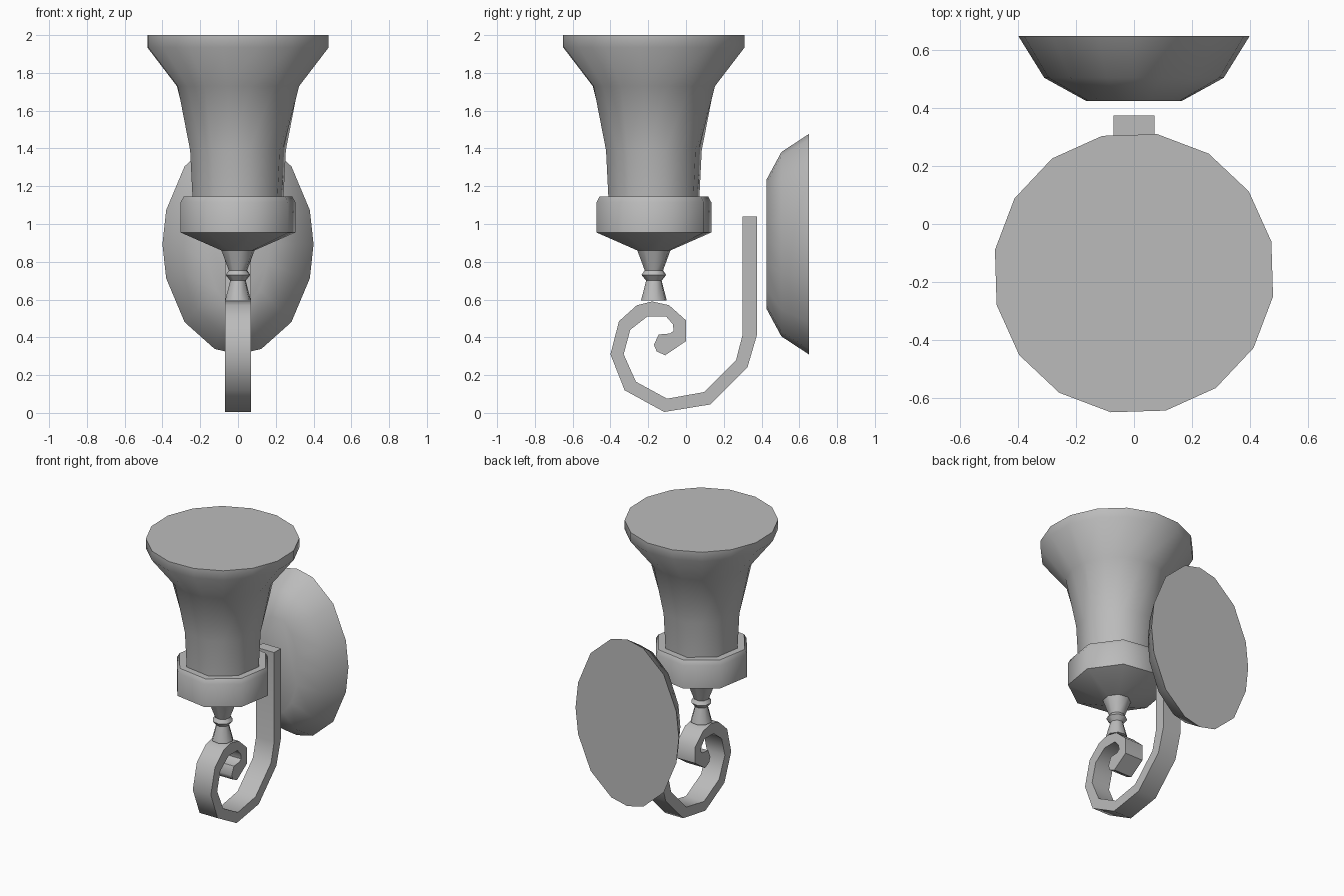
import bpy, bmesh
from math import sin, cos, pi, radians

if "Cube" in bpy.data.objects:
    bpy.data.objects.remove(bpy.data.objects["Cube"], do_unlink=True)

grey = bpy.data.materials.new("plain grey")
grey.use_nodes = True
COLOUR = (0.5, 0.5, 0.5, 1)
grey.diffuse_color = COLOUR
grey.node_tree.nodes["Principled BSDF"].inputs["Base Color"].default_value = COLOUR

LAMP_Y = -0.17
TWIST = radians(13)


def finish(name, bm, angle):
    """Turn a bmesh into a grey, angle-smoothed object."""
    bmesh.ops.recalc_face_normals(bm, faces=bm.faces)
    mesh = bpy.data.meshes.new(name)
    bm.to_mesh(mesh)
    bm.free()
    mesh.materials.append(grey)
    obj = bpy.data.objects.new(name, mesh)
    bpy.context.collection.objects.link(obj)
    bpy.ops.object.select_all(action="DESELECT")
    obj.select_set(True)
    bpy.context.view_layer.objects.active = obj
    bpy.ops.object.shade_smooth_by_angle(angle=radians(angle))
    return obj


def loft(name, rings, angle):
    """Skin a stack of point rings and cap both ends."""
    bm = bmesh.new()
    loops = [[bm.verts.new(p) for p in ring] for ring in rings]
    for low, high in zip(loops, loops[1:]):
        n = len(low)
        for i in range(n):
            j = (i + 1) % n
            bm.faces.new((low[i], low[j], high[j], high[i]))
    bm.faces.new(loops[0])
    bm.faces.new(loops[-1])
    return finish(name, bm, angle)


def ring(r, z, sides, octagonal=False):
    """Horizontal ring; octagonal pulls every second point onto the chord."""
    points = []
    for i in range(sides):
        a = TWIST + i * 2 * pi / sides
        k = r * cos(pi / 8) if octagonal and i % 2 else r
        points.append((k * cos(a), LAMP_Y + k * sin(a), z))
    return points


def turned(name, profile, sides, angle):
    return loft(name, [ring(r, z, sides) for r, z in profile], angle)


# Flared shade: octagonal neck opening into a sixteen-sided rim
loft("shade", [ring(0.245, 1.1, 16, True), ring(0.26, 1.39, 16, True),
               ring(0.328, 1.73, 16), ring(0.487, 1.935, 16),
               ring(0.487, 2, 16)], 50)

# Cup holding the shade, with a chamfered lip and a conical underside
turned("cup", [(0.09, 0.86), (0.312, 0.955), (0.312, 1.115), (0.295, 1.145)], 8, 50)

# Turned stem with a collar
turned("stem", [(0.07, 0.595), (0.042, 0.7), (0.067, 0.73), (0.05, 0.755),
                (0.09, 0.86)], 8, 50)

# Scrolled arm: side outline extruded across x
outline = [(.375, 1.04), (.375, .41), (.325, .24), (.13, .045), (-.115, .005),
           (-.325, .12), (-.4, .31), (-.355, .485), (-.26, .57), (-.18, .59),
           (-.09, .57), (0, .49), (0, .38), (-.11, .305), (-.155, .325),
           (-.17, .36), (-.145, .415), (-.085, .42), (-.065, .435),
           (-.07, .47), (-.105, .51), (-.205, .51), (-.295, .44),
           (-.33, .31), (-.265, .165), (-.1, .075), (.095, .11),
           (.265, .28), (.3, .415), (.3, 1.04)]
loft("scroll_arm", [[(x, y, z) for y, z in outline] for x in (-0.07, 0.07)], 50)

# Oval wall plate, stepping in towards the front
quarter = (0, 18, 45, 72)
turns = [radians(q) for q in quarter]
turns += [pi / 2] + [pi - t for t in reversed(turns)]
turns += [t + pi for t in turns[1:-1]]
plate = []
for y, w, h in ((0.65, 0.4, 0.583), (0.505, 0.31, 0.488), (0.425, 0.165, 0.34)):
    plate.append([(w * cos(t), y, 0.893 + h * sin(t)) for t in turns])
loft("wall_plate", plate, 50)
